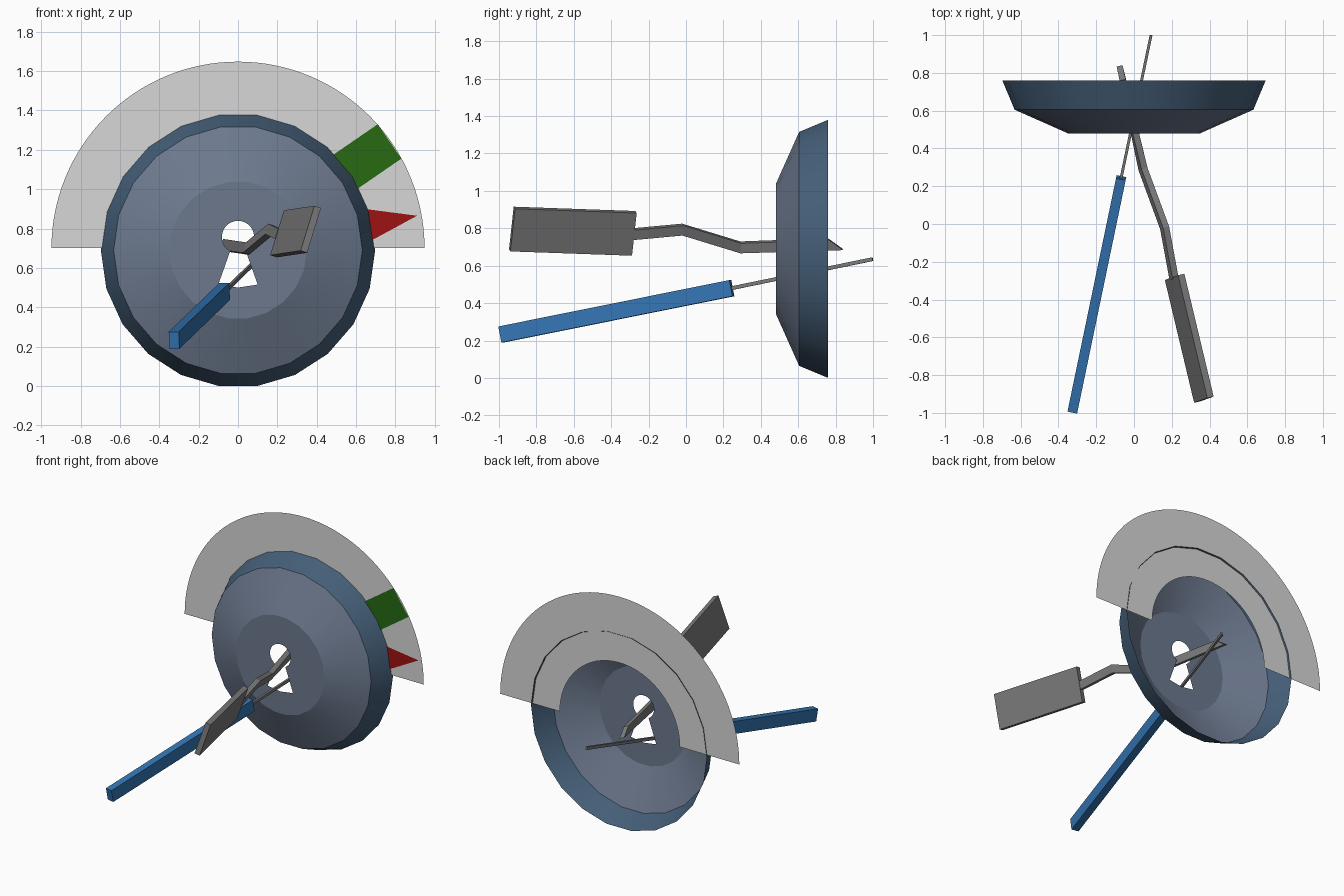
import bpy, bmesh, math
from mathutils import Vector

cube = bpy.data.objects.get("Cube")
if cube:
    bpy.data.objects.remove(cube, do_unlink=True)


def material(name, rgb):
    m = bpy.data.materials.new(name)
    m.use_nodes = True
    m.diffuse_color = (*rgb, 1)
    m.node_tree.nodes["Principled BSDF"].inputs["Base Color"].default_value = (*rgb, 1)
    return m


SLATE = material("slate_grey", (0.15, 0.19, 0.27))
NAVY = material("dark_slate_blue", (0.06, 0.115, 0.19))
STEEL = material("steel_grey", (0.2, 0.2, 0.2))
BLUE = material("handle_blue", (0.034, 0.18, 0.46))
PALE = material("pale_grey", (0.68, 0.68, 0.68))
GREEN = material("green", (0.021, 0.144, 0.006))
RED = material("red", (0.34, 0.006, 0.006))


def add_object(name, bm, *mats):
    mesh = bpy.data.meshes.new(name)
    bm.to_mesh(mesh)
    bm.free()
    for m in mats:
        mesh.materials.append(m)
    obj = bpy.data.objects.new(name, mesh)
    bpy.context.collection.objects.link(obj)
    return obj


def sweep(name, sections, mat):
    """Skin a row of four-cornered sections and cap both ends."""
    bm = bmesh.new()
    rings = [[bm.verts.new(p) for p in s] for s in sections]
    for a, b in zip(rings, rings[1:]):
        for i in range(4):
            j = (i + 1) % 4
            bm.faces.new((a[i], a[j], b[j], b[i]))
    bm.faces.new(rings[0])
    bm.faces.new(rings[-1])
    bmesh.ops.recalc_face_normals(bm, faces=bm.faces)
    return add_object(name, bm, mat)


def section(center, side, up):
    c = Vector(center)
    return [c - side - up, c + side - up, c + side + up, c - side + up]


def beam(name, a, b, width, height, mat):
    axis = (Vector(b) - Vector(a)).normalized()
    side = axis.cross(Vector((0, 0, 1))).normalized()
    up = side.cross(axis)
    return sweep(name, [section(p, side * width / 2, up * height / 2) for p in (a, b)], mat)


def plate(name, points, y, mat):
    """Flat sheet facing the front, from (x, z) points."""
    bm = bmesh.new()
    bm.faces.new([bm.verts.new((x, y, z)) for x, z in points])
    bm.normal_update()
    if next(iter(bm.faces)).normal.y > 0:
        bmesh.ops.reverse_faces(bm, faces=bm.faces[:])
    return add_object(name, bm, mat)


# Dish: open shell with a keyhole in its flat front
SIDES, CENTER_Z = 22, 0.69
bm = bmesh.new()
rings = []
for radius, y in ((0.35, 0.48), (0.632, 0.605), (0.697, 0.76)):
    angles = [math.tau * i / SIDES for i in range(SIDES)]
    rings.append([bm.verts.new((radius * math.cos(t), y, CENTER_Z + radius * math.sin(t)))
                  for t in angles])
for band, (a, b) in enumerate(zip(rings, rings[1:])):
    for i in range(SIDES):
        j = (i + 1) % SIDES
        f = bm.faces.new((a[i], a[j], b[j], b[i]))
        f.material_index = band
        f.normal_update()
        c = f.calc_center_median()
        if f.normal.dot(Vector((c.x, 0, c.z - CENTER_Z))) < 0:
            f.normal_flip()
arc = [math.radians(-61 + 302 * i / 24) for i in range(25)]
keyhole = [(0.082 * math.cos(t), 0.757 + 0.082 * math.sin(t)) for t in arc]
keyhole += [(-0.1, 0.515), (0, 0.5), (0.1, 0.515)]
hole = [bm.verts.new((x, 0.48, z)) for x, z in keyhole]
edges = [bm.edges.new((hole[i - 1], hole[i])) for i in range(len(hole))]
edges += [bm.edges.get((rings[0][i - 1], rings[0][i])) for i in range(SIDES)]
bmesh.ops.triangle_fill(bm, edges=edges, use_beauty=True, normal=(0, -1, 0))
bm.normal_update()
for f in bm.faces:
    if abs(f.normal.y) > 0.99 and f.normal.y > 0:
        f.normal_flip()
dish = add_object("dish", bm, SLATE, NAVY)
bpy.ops.object.select_all(action='DESELECT')
dish.select_set(True)
bpy.context.view_layer.objects.active = dish
bpy.ops.object.shade_smooth_by_angle(angle=math.radians(21))

# Half-ring dial behind the dish
bm = bmesh.new()
STEPS = 64
pairs = [[bm.verts.new((r * math.cos(math.pi * i / STEPS), 0.75,
                        0.7 + r * math.sin(math.pi * i / STEPS))) for r in (0.475, 0.948)]
         for i in range(STEPS + 1)]
for (a, b), (c, d) in zip(pairs, pairs[1:]):
    bm.faces.new((a, b, d, c))
add_object("half_ring_dial", bm, PALE)

# Dial markings
plate("green_zone", [(0.71, 1.33), (0.83, 1.155), (0.59, 0.99), (0.47, 1.165)], 0.745, GREEN)
plate("red_pointer", [(0.91, 0.865), (0.65, 0.724), (0.625, 0.902)], 0.745, RED)

# Straight tool: blue grip and thin rod
beam("rod_handle", (-0.325, -0.99, 0.232), (-0.068, 0.245, 0.48), 0.052, 0.088, BLUE)
beam("rod", (-0.07, 0.235, 0.478), (0.09, 0.998, 0.635), 0.015, 0.02, STEEL)

# Bent tool: flat paddle grip and kinked shaft
length = Vector((0.155, -0.65, 0.023))
up = Vector((0.07, 0.025, 0.228))
side = length.cross(up).normalized()
sweep("paddle_handle", [section(p, side * 0.018, up / 2)
                        for p in ((0.215, -0.28, 0.773), (0.37, -0.93, 0.796))], STEEL)
path = ((0.212, -0.29, 0.768), (0.162, -0.02, 0.793), (0.048, 0.29, 0.698), (-0.068, 0.81, 0.715))
shaft = [section(p, side * 0.017, up.normalized() * 0.028) for p in path]
for corner in shaft[-1][2:]:
    corner.y -= 0.05
for corner in shaft[-1][:2]:
    corner.y += 0.03
sweep("bent_shaft", shaft, STEEL)
